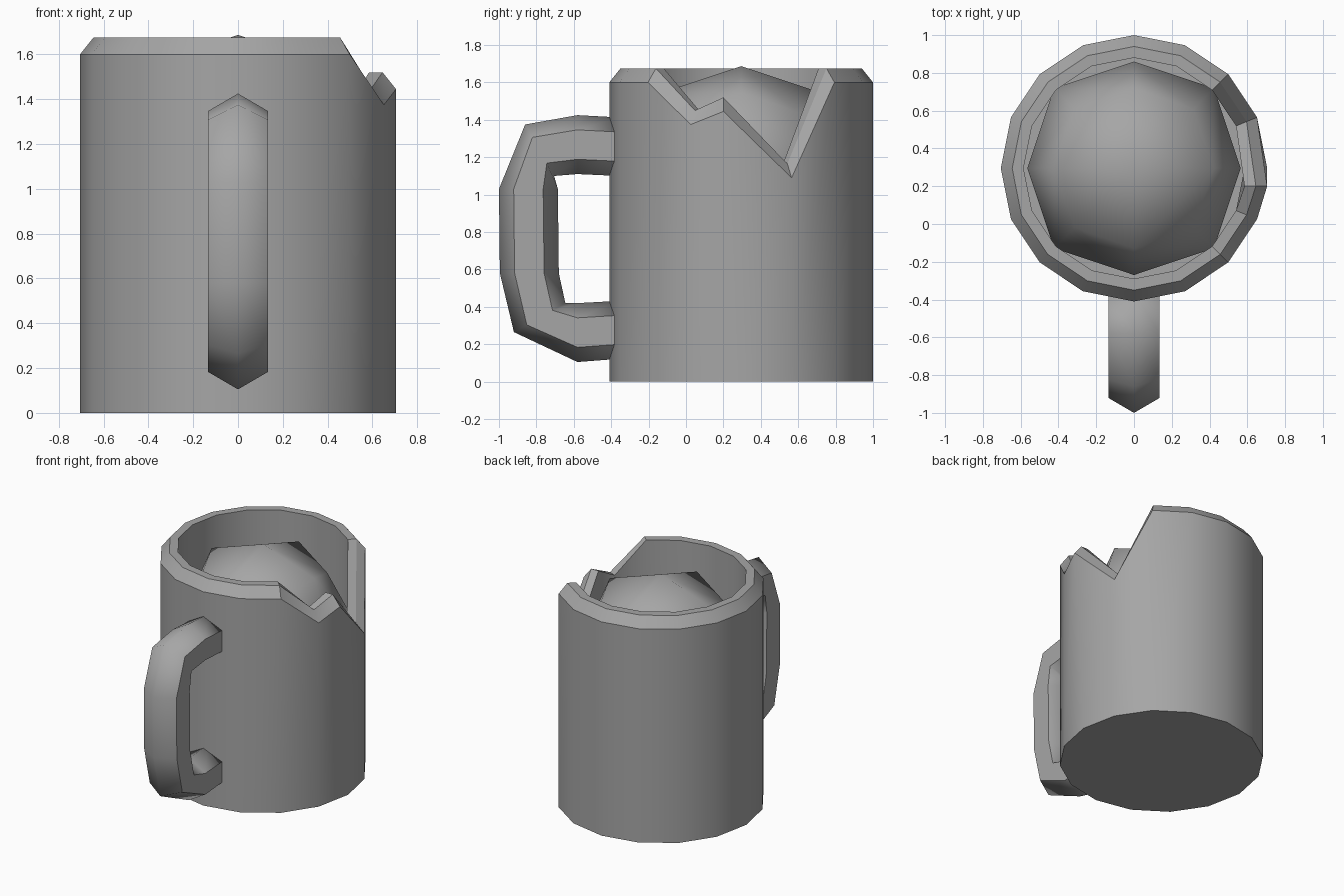
import bpy, bmesh
from math import sin, cos, pi
from mathutils import Vector

if "Cube" in bpy.data.objects:
    bpy.data.objects.remove(bpy.data.objects["Cube"])

GREY = (0.38, 0.38, 0.38, 1)
mat = bpy.data.materials.new("stone_grey")
mat.use_nodes = True
mat.diffuse_color = GREY
mat.node_tree.nodes["Principled BSDF"].inputs["Base Color"].default_value = GREY
CY = 0.295   # mug axis


def finish(name, bm):
    bmesh.ops.recalc_face_normals(bm, faces=bm.faces)
    for f in bm.faces:
        f.smooth = True
    mesh = bpy.data.meshes.new(name)
    bm.to_mesh(mesh)
    bm.free()
    mesh.materials.append(mat)
    ob = bpy.data.objects.new(name, mesh)
    bpy.context.collection.objects.link(ob)
    return ob


def bridge(bm, a, b, closed=True):
    n = len(a)
    for i in range(n if closed else n - 1):
        j = (i + 1) % n
        bm.faces.new((a[i], a[j], b[j], b[i]))


# Mug: 16 columns, with a broken notch in the rim on the +x side
SIDES = 16
drop = {SIDES - 1: 0.225, 0: 0.155, 1: 0.51}
rings = [(0.705, 0, False), (0.705, 1.6, True), (0.645, 1.675, True),
         (0.585, 1.675, True), (0.585, 0.1, False)]
bm = bmesh.new()
loops = []
for radius, z, is_rim in rings:
    loop = []
    for i in range(SIDES):
        a = 2 * pi * i / SIDES
        p = Vector((radius * cos(a), CY + radius * sin(a), z))
        if is_rim:
            p.z -= drop.get(i, 0)
            if i == 0:
                p.y = 0.2
        loop.append(bm.verts.new(p))
    loops.append(loop)
for a, b in zip(loops, loops[1:]):
    bridge(bm, a, b)
bm.faces.new(loops[0])
bm.faces.new(loops[-1])
mug = finish("mug", bm)
bpy.context.view_layer.objects.active = mug
mug.select_set(True)
bpy.ops.object.shade_smooth_by_angle(angle=pi / 6)
mug.select_set(False)

# Handle: six-sided section swept between an outer and an inner ridge
outer = [(-.36, 1.413), (-.58, 1.425), (-.86, 1.375), (-1, 1.03),
         (-.995, .58), (-.92, .265), (-.58, .105), (-.36, .122)]
inner = [(-.36, 1.1), (-.58, 1.11), (-.705, 1.1), (-.685, 1.03),
         (-.68, .58), (-.645, .42), (-.58, .42), (-.36, .432)]
HALF = 0.135
section = [(0, 0), (HALF, .25), (HALF, .75), (0, 1), (-HALF, .75), (-HALF, .25)]
bm = bmesh.new()
loops = []
for o, i in zip(outer, inner):
    o, i = Vector((0, *o)), Vector((0, *i))
    loops.append([bm.verts.new(o.lerp(i, t) + Vector((x, 0, 0))) for x, t in section])
for a, b in zip(loops, loops[1:]):
    bridge(bm, a, b)
bm.faces.new(loops[0])
bm.faces.new(loops[-1])
# Crisp borders around the flat sides, soft ridges
for e in bm.edges:
    flat = [all(abs(abs(v.co.x) - HALF) < 1e-4 for v in f.verts) for f in e.link_faces]
    if flat[0] != flat[1]:
        e.smooth = False
finish("handle", bm)

# Filling: a subdivided cube bulging inside the mug
bm = bmesh.new()
bmesh.ops.create_cube(bm, size=1.13)
bmesh.ops.translate(bm, verts=bm.verts, vec=(0, CY, 1.122))
filling = finish("filling", bm)
sub = filling.modifiers.new("Subdivision", 'SUBSURF')
sub.levels = sub.render_levels = 1
sub.use_limit_surface = False
